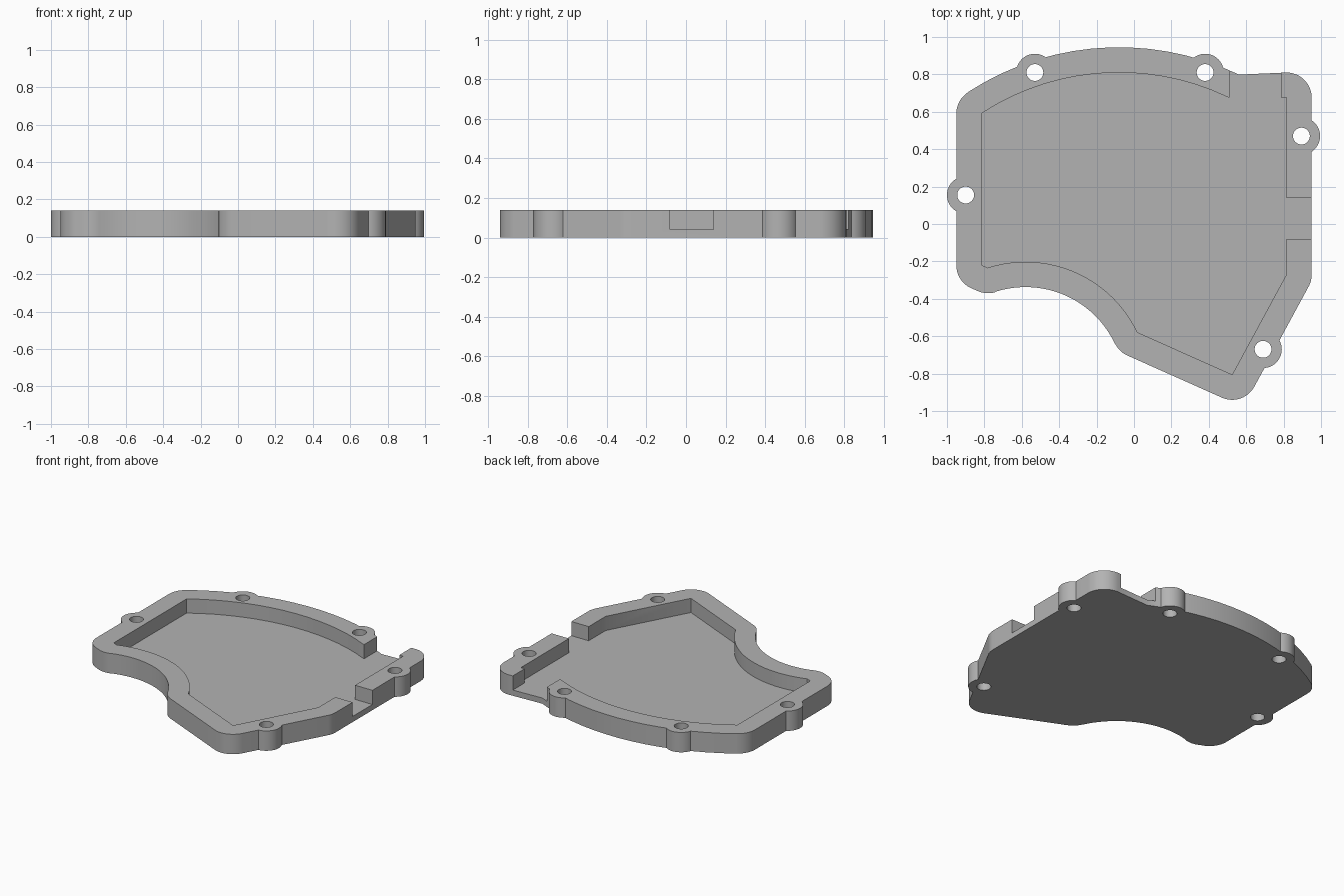
import bpy, bmesh
from math import radians, cos, sin, ceil

cube = bpy.data.objects.get("Cube")
if cube:
    bpy.data.objects.remove(cube)

HEIGHT, FLOOR, WALL = 0.14, 0.04, 0.135
EAR_R, HOLE_R = 0.1, 0.045
EARS = [(-0.53, 0.81), (0.38, 0.81), (0.895, 0.47), (-0.9, 0.155), (0.69, -0.67)]

# Outline as arcs: centre x, centre y, radius, start and end angle, offset sign
ARCS = [
    (-0.58, -0.865, 0.663, 107.6, 25.4, -1),   # concave front bay
    (0.02, -0.58, 0, 205.4, 246, 1),           # bay corner
    (0.525, -0.805, 0, 246, 331.5, 1),         # front tip
    (0.815, -0.27, 0, -28.5, 0, 1),            # right bend
    (0.815, 0.675, 0, 0, 90, 1),               # back right corner
    (-0.08, -0.535, 1.345, 64.3, 123.2, 1),    # bowed back
    (-0.815, 0.59, 0, 123.2, 180, 1),          # back left corner
    (-0.815, -0.22, 0, 180, 247, 1),           # front left corner
    (-0.78, -0.235, 0, 247, 287.6, 1),         # bay start
]

grey = bpy.data.materials.new("plain grey")
grey.use_nodes = True
GREY = (0.45, 0.45, 0.45, 1)
grey.diffuse_color = GREY
grey.node_tree.nodes["Principled BSDF"].inputs["Base Color"].default_value = GREY


def arc(cx, cy, r, a, b, step=4):
    n = max(2, ceil(abs(b - a) / step))
    angles = [radians(a + (b - a) * i / n) for i in range(n + 1)]
    return [(cx + r * cos(t), cy + r * sin(t)) for t in angles]


def outline(offset):
    points = []
    for cx, cy, r, a, b, sign in ARCS:
        radius = r + sign * offset
        points += arc(cx, cy, radius, a, b) if radius > 0 else [(cx, cy)]
    return points


def circle(x, y, r):
    return arc(x, y, r, 0, 360, 7.5)[:-1]


def box(x0, x1, y0, y1):
    return [(x0, y0), (x1, y0), (x1, y1), (x0, y1)]


def prism(name, loops, z0, z1):
    """Extrude closed outlines upward into one solid object."""
    bm = bmesh.new()
    for loop in loops:
        low = [bm.verts.new((x, y, z0)) for x, y in loop]
        top = [bm.verts.new((x, y, z1)) for x, y in loop]
        bm.faces.new(low[::-1])
        bm.faces.new(top)
        for i in range(len(low)):
            j = (i + 1) % len(low)
            bm.faces.new((low[i], low[j], top[j], top[i]))
    mesh = bpy.data.meshes.new(name)
    bm.to_mesh(mesh)
    bm.free()
    mesh.materials.append(grey)
    obj = bpy.data.objects.new(name, mesh)
    bpy.context.collection.objects.link(obj)
    return obj


def combine(obj, other, operation):
    other.hide_render = True
    mod = obj.modifiers.new(other.name, "BOOLEAN")
    mod.operation, mod.solver, mod.object = operation, "EXACT", other
    bpy.context.view_layer.objects.active = obj
    bpy.ops.object.modifier_apply(modifier=mod.name)
    bpy.data.objects.remove(other)


# Solid plate with its screw ears
cover = prism("cover_tray", [outline(WALL)], 0, HEIGHT)
combine(cover, prism("screw_ears", [circle(x, y, EAR_R) for x, y in EARS], 0, HEIGHT), "UNION")

# Pocket, the two wall openings and the screw holes
cuts = [
    ("pocket", [outline(0)], FLOOR),
    ("back_opening", [box(0.51, 0.785, 0.6, 1.1)], FLOOR),
    ("side_opening", [box(0.75, 1.1, -0.08, 0.14)], FLOOR),
    ("screw_holes", [circle(x, y, HOLE_R) for x, y in EARS], -0.1),
]
for name, loops, z in cuts:
    combine(cover, prism(name, loops, z, HEIGHT + 0.1), "DIFFERENCE")

bpy.ops.object.select_all(action="DESELECT")
cover.select_set(True)
bpy.context.view_layer.objects.active = cover
bpy.ops.object.shade_smooth_by_angle(angle=radians(30))
